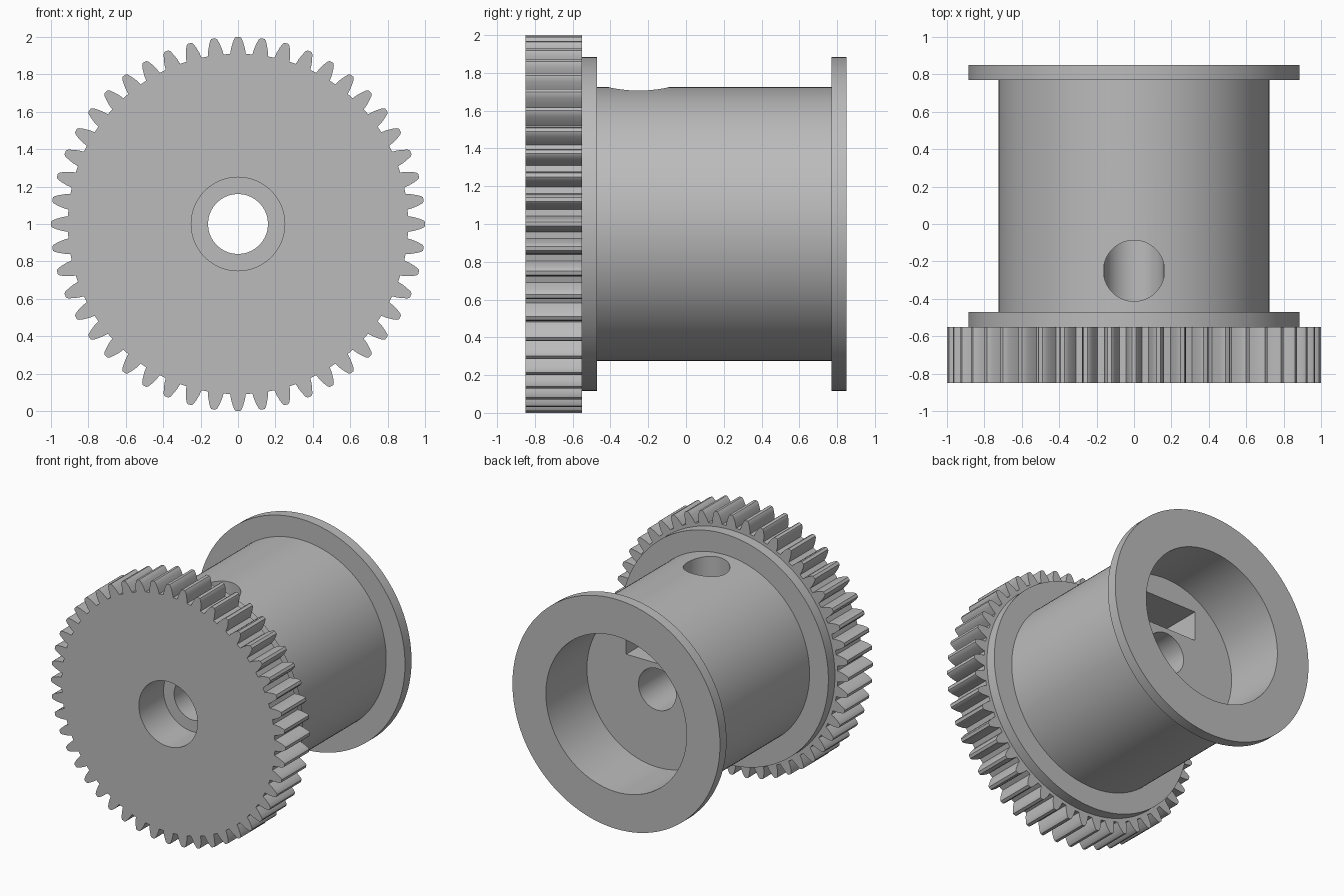
import bpy, bmesh, math
from mathutils import Matrix, Vector

if "Cube" in bpy.data.objects:
    bpy.data.objects.remove(bpy.data.objects["Cube"])

AXIS_Z = 1.0      # height of the shaft axis
TEETH = 48

grey = bpy.data.materials.new("plain_grey")
grey.use_nodes = True
COLOUR = (0.5, 0.5, 0.5, 1)
grey.diffuse_color = COLOUR
grey.node_tree.nodes["Principled BSDF"].inputs["Base Color"].default_value = COLOUR


def finish(bm, name):
    """Turn a bmesh into a named grey object."""
    bmesh.ops.recalc_face_normals(bm, faces=bm.faces)
    mesh = bpy.data.meshes.new(name)
    bm.to_mesh(mesh)
    bm.free()
    mesh.materials.append(grey)
    obj = bpy.data.objects.new(name, mesh)
    bpy.context.collection.objects.link(obj)
    return obj


def lathe(name, profile, steps=128):
    """Spin a closed (radius, y) profile round the shaft axis."""
    bm = bmesh.new()
    verts = [bm.verts.new((r, y, AXIS_Z)) for r, y in profile]
    edges = [bm.edges.new((v, verts[i - 1])) for i, v in enumerate(verts)]
    bmesh.ops.spin(bm, geom=verts + edges, cent=(0, 0, AXIS_Z), axis=(0, 1, 0),
                   angle=math.tau, steps=steps, use_duplicate=False)
    bmesh.ops.remove_doubles(bm, verts=bm.verts, dist=1e-4)
    return finish(bm, name)


def cylinder(name, radius, depth, matrix):
    bm = bmesh.new()
    bmesh.ops.create_cone(bm, cap_ends=True, segments=96, radius1=radius,
                          radius2=radius, depth=depth, matrix=matrix)
    return finish(bm, name)


def box(name, low, high):
    low, high = Vector(low), Vector(high)
    bm = bmesh.new()
    bmesh.ops.create_cube(bm, size=1, matrix=Matrix.Translation((low + high) / 2)
                          @ Matrix.Diagonal((*(high - low), 1)))
    return finish(bm, name)


def cut(obj, cutter):
    """Subtract a cutter and delete it."""
    cutter.hide_render = True
    mod = obj.modifiers.new("cut", 'BOOLEAN')
    mod.operation, mod.solver, mod.object = 'DIFFERENCE', 'EXACT', cutter
    bpy.context.view_layer.objects.active = obj
    bpy.ops.object.modifier_apply(modifier=mod.name)
    bpy.data.objects.remove(cutter)


# Spool: two flanges, barrel, rear cavity and shaft bore
spool = lathe("spool", [(0.16, -0.55), (0.885, -0.55), (0.885, -0.47), (0.725, -0.47),
                        (0.725, 0.77), (0.885, 0.77), (0.885, 0.85), (0.6, 0.85),
                        (0.6, 0.35), (0.16, 0.35)])
# Nut slot opening into the cavity, and radial set screw hole
cut(spool, box("nut_slot_cutter", (-0.265, -0.51, 1.2), (0.265, 0.4, 1.43)))
cut(spool, cylinder("screw_hole_cutter", 0.163, 0.98, Matrix.Translation((0, -0.25, 1.51))))

# Gear: one tooth flank repeated round the rim, then extruded
flank = [(0.91, 0.042), (0.94, 0.037), (0.97, 0.028), (0.992, 0.019), (1.0, 0.011)]
tooth = [(r, -w) for r, w in flank] + [(r, w) for r, w in reversed(flank)]
bm = bmesh.new()
rim = []
for i in range(TEETH):
    for r, w in tooth:
        a = math.tau * i / TEETH + w / r
        rim.append(bm.verts.new((r * math.sin(a), -0.85, AXIS_Z + r * math.cos(a))))
face = bm.faces.new(rim)
side = bmesh.ops.extrude_face_region(bm, geom=[face])["geom"]
bmesh.ops.translate(bm, vec=(0, 0.3, 0),
                    verts=[g for g in side if isinstance(g, bmesh.types.BMVert)])
gear = finish(bm, "gear")

# Front counterbore
cut(gear, cylinder("counterbore_cutter", 0.25, 1.0, Matrix.Translation((0, -0.7, AXIS_Z))
                   @ Matrix.Rotation(math.pi / 2, 4, 'X')))

# Smooth round walls, keep edges sharp
for obj in (spool, gear):
    bpy.ops.object.select_all(action='DESELECT')
    obj.select_set(True)
    bpy.context.view_layer.objects.active = obj
    bpy.ops.object.shade_smooth_by_angle(angle=math.radians(25))
